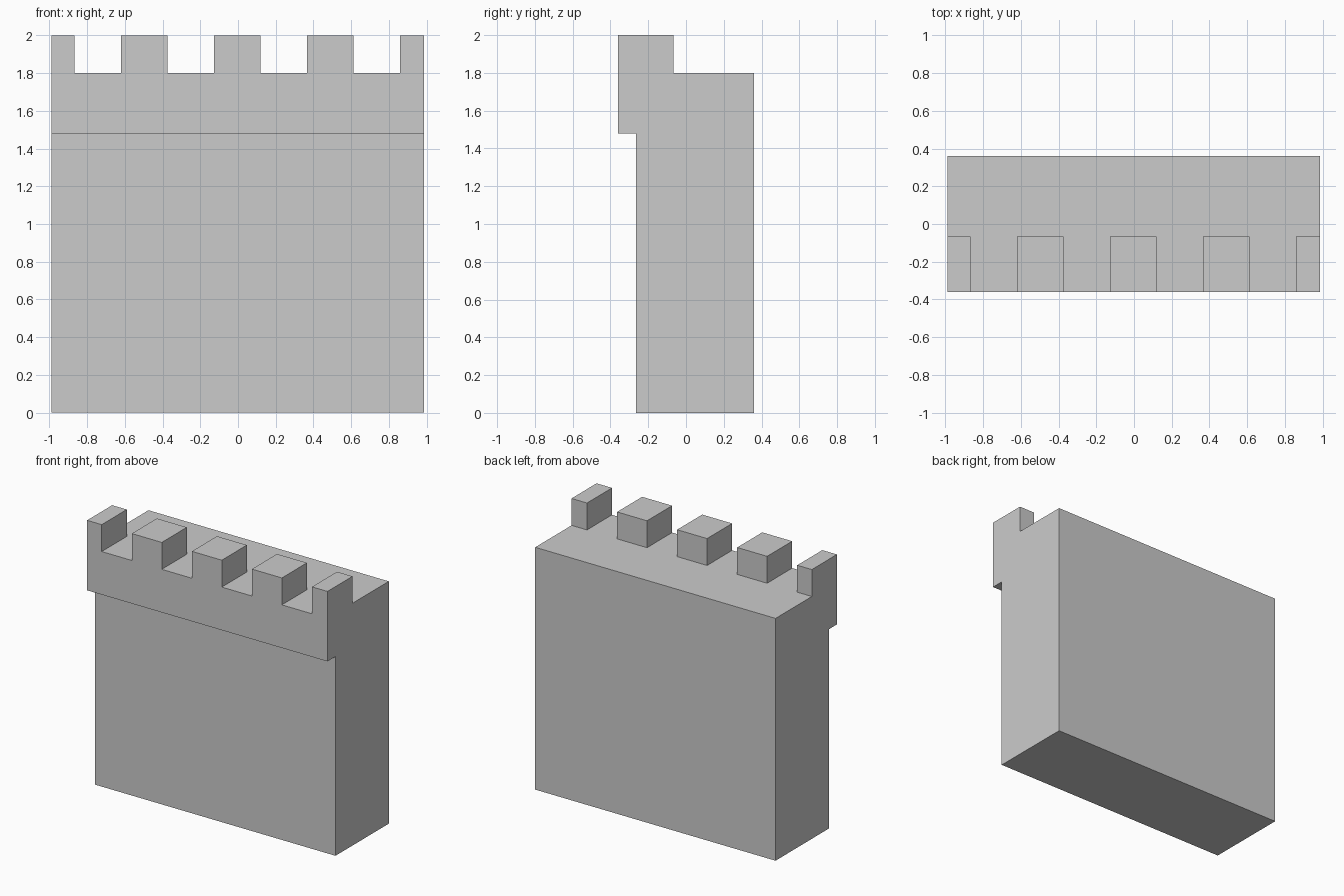
import bpy, bmesh, math

if "Cube" in bpy.data.objects:
    bpy.data.objects.remove(bpy.data.objects["Cube"])

X0, X1 = -0.988, 0.987
FRONT, SHAFT, BACK, WALK = -0.36, -0.265, 0.36, -0.066
LEDGE, FLOOR, TOP = 1.48, 1.80, 2.0

bm = bmesh.new()

# Wall body: side profile with the overhanging parapet base, swept along x
profile = [(SHAFT, 0), (BACK, 0), (BACK, FLOOR), (WALK, FLOOR),
           (FRONT, FLOOR), (FRONT, LEDGE), (SHAFT, LEDGE)]
ends = [[bm.verts.new((x, y, z)) for y, z in profile] for x in (X0, X1)]
n = len(profile)
bm.faces.new(ends[0])
bm.faces.new(ends[1])
for i in range(n):
    j = (i + 1) % n
    bm.faces.new((ends[0][i], ends[0][j], ends[1][j], ends[1][i]))
# Split the top strip with a line along the walkway edge is already in the profile
bmesh.ops.recalc_face_normals(bm, faces=bm.faces[:])

# Slice the wall at every merlon edge
PITCH, HALF, MID = 0.4935, 0.123, -0.004
centres = [MID + k * PITCH for k in range(-2, 3)]
cuts = [c + s * HALF for c in centres for s in (-1, 1)]
for x in cuts:
    if X0 < x < X1:
        bmesh.ops.bisect_plane(bm, geom=bm.verts[:] + bm.edges[:] + bm.faces[:],
                               plane_co=(x, 0, 0), plane_no=(1, 0, 0))


# Raise the merlons (half merlons at both ends)
def is_merlon(f):
    c = f.calc_center_median()
    return (f.normal.z > 0.9 and c.z > FLOOR - 0.01 and c.y < WALK
            and any(abs(c.x - m) < HALF for m in centres))


tops = bmesh.ops.extrude_discrete_faces(bm, faces=[f for f in bm.faces if is_merlon(f)])
for f in tops["faces"]:
    for v in f.verts:
        v.co.z = TOP

# Clean up: merge coplanar slices
bmesh.ops.remove_doubles(bm, verts=bm.verts[:], dist=1e-5)
bmesh.ops.dissolve_limit(bm, angle_limit=math.radians(1),
                         verts=bm.verts[:], edges=bm.edges[:])
bmesh.ops.recalc_face_normals(bm, faces=bm.faces[:])

mesh = bpy.data.meshes.new("battlement_wall")
bm.to_mesh(mesh)
bm.free()
wall = bpy.data.objects.new("battlement_wall", mesh)
bpy.context.collection.objects.link(wall)
